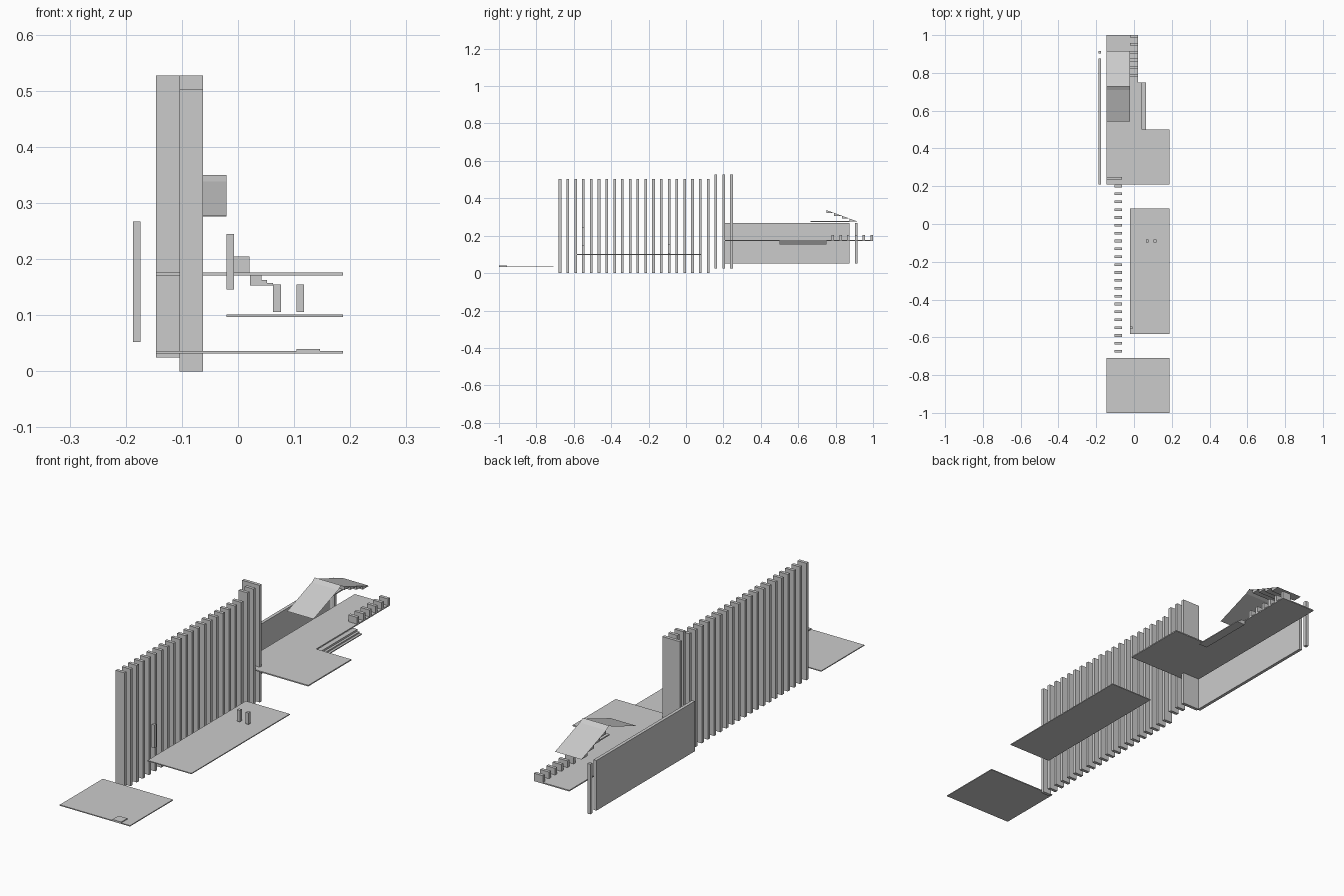
import bpy

if "Cube" in bpy.data.objects:
    bpy.data.objects.remove(bpy.data.objects["Cube"])

U = 1 / 24          # planning module
T = U / 3           # fin / wall thickness
X = [(-4.5 + i) * U for i in range(10)]   # module grid lines across x


def mesh_obj(name, verts, faces):
    me = bpy.data.meshes.new(name)
    me.from_pydata(verts, [], faces)
    me.update()
    ob = bpy.data.objects.new(name, me)
    bpy.context.collection.objects.link(ob)
    return ob


def prism(name, profile, axis, lo, hi):
    """Extrude a closed 2D profile along the given axis (x, y or z)."""
    place = {'x': lambda a, b, c: (c, a, b),
             'y': lambda a, b, c: (a, c, b),
             'z': lambda a, b, c: (a, b, c)}[axis]
    n = len(profile)
    verts = [place(a, b, c) for c in (lo, hi) for a, b in profile]
    faces = [tuple(reversed(range(n))), tuple(range(n, 2 * n))]
    faces += [(i, (i + 1) % n, n + (i + 1) % n, n + i) for i in range(n)]
    if axis == 'y':
        faces = [f[::-1] for f in faces]
    return mesh_obj(name, verts, faces)


def box(name, x0, x1, y0, y1, z0, z1):
    return prism(name, [(x0, y0), (x1, y0), (x1, y1), (x0, y1)], 'z', z0, z1)


def row(n):
    """y range of the n-th fin position counted from the back edge."""
    return 1 - n * U - T, 1 - n * U


# Screen of vertical fins: 20 low ones, 2 raised ones, 1 raised wide one
for n in range(21, 41):
    box("low_fin", -2.5 * U, -1.5 * U, *row(n), 0, 0.502)
for n in (19, 20):
    box("tall_fin", -2.5 * U, -1.5 * U, *row(n), 0.025, 0.527)
box("wide_fin", -3.5 * U, -1.5 * U, *row(18), 0.025, 0.527)

# Floor slabs, stepping up towards the back
box("lower_slab", -3.5 * U, X[9], -1, -17 * U, 0.032, 0.036)
box("entry_step", 2.5 * U, 3.5 * U, -1, -23 * U, 0.036, 0.040)
box("middle_slab", -0.5 * U, X[9], -14 * U, 2 * U, 0.097, 0.101)
prism("upper_slab", [(-3.5 * U, 5 * U), (X[9], 5 * U), (X[9], 12 * U),
                     (0.5 * U, 12 * U), (0.5 * U, 1), (-3.5 * U, 1)],
      'z', 0.171, 0.176)

# Small posts over the middle slab
for x in (1.5 * U, 2.5 * U):
    box("short_post", x, x + T, *row(26), 0.106, 0.155)
box("high_post", -0.5 * U, -0.5 * U + T, *row(37), 0.146, 0.245)

# Side steps of the upper slab
prism("side_steps", [(0.021, 0.153), (0.0625, 0.153), (0.0625, 0.157),
                     (0.052, 0.157), (0.052, 0.163), (0.0417, 0.163),
                     (0.0417, 0.171), (0.021, 0.171)], 'y', 12 * U, 18 * U)

# Row of low blocks at the back
for n in range(6):
    box("bench_block", -0.5 * U, 0.5 * U, *row(n), 0.176, 0.205)

# Side wall and its free-standing end column
box("side_wall", X[0], X[0] + T, 5 * U, 21 * U, 0.052, 0.267)
box("end_column", X[0], X[0] + T, *row(2), 0.052, 0.267)

# Thin folded roof sheet with ridge cap
x0, x1 = -3.5 * U, -0.5 * U
fold = [(13 * U, 0.277), (17 * U, 0.338), (17.5 * U, 0.350),
        (18 * U, 0.338), (22 * U, 0.277)]
mesh_obj("roof_sheet", [(x, y, z) for y, z in fold for x in (x0, x1)],
         [(2 * i, 2 * i + 1, 2 * i + 3, 2 * i + 2) for i in range(4)])

# Stepped wedges below the back slope, and a thin rail
drop = (0.338 - 0.277) / 4
for i in range(4):
    y, z = (18 + i) * U, 0.337 - i * drop
    prism("roof_wedge", [(y, z - drop), (y + U, z - drop), (y, z)], 'x', x0, x1)
box("roof_rail", -2.5 * U, -2 * U, 16 * U, 21 * U, 0.274, 0.279)
